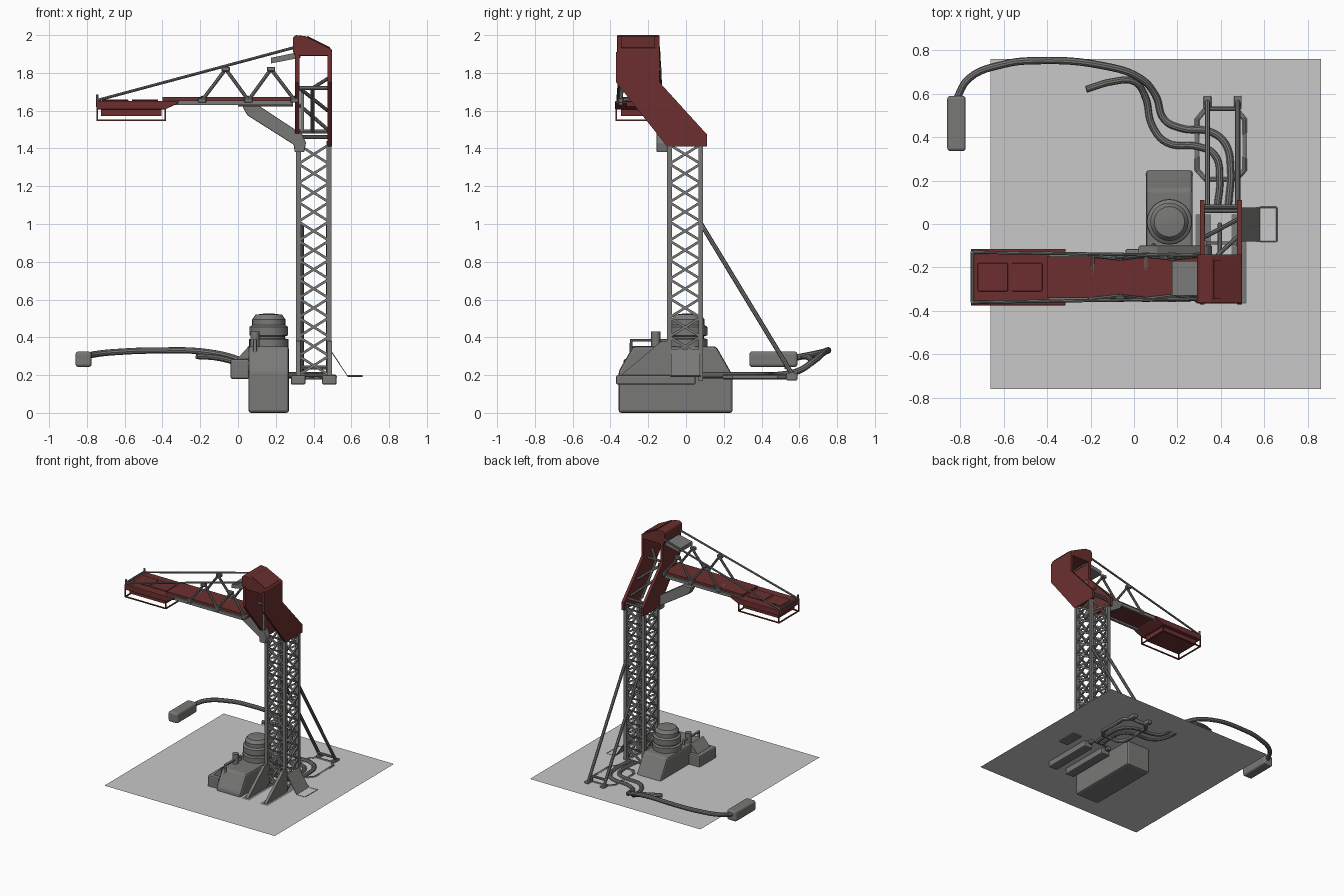
import bpy, bmesh, math
from mathutils import Vector, Matrix

if "Cube" in bpy.data.objects:
    bpy.data.objects.remove(bpy.data.objects["Cube"])

def mat(name, c):
    m = bpy.data.materials.new(name)
    m.diffuse_color = (*c, 1)
    m.use_nodes = True
    m.node_tree.nodes["Principled BSDF"].inputs["Base Color"].default_value = m.diffuse_color
    return m

GREY = mat("metal grey", (0.19, 0.19, 0.185))
RED = mat("dark red", (0.15, 0.028, 0.028))
PALE = mat("pale grey", (0.58, 0.58, 0.58))

def finish(name, bm, m, bevel=0, seg=2, smooth=False):
    bmesh.ops.recalc_face_normals(bm, faces=bm.faces)
    me = bpy.data.meshes.new(name)
    bm.to_mesh(me)
    bm.free()
    me.materials.append(m)
    ob = bpy.data.objects.new(name, me)
    bpy.context.collection.objects.link(ob)
    if bevel:
        b = ob.modifiers.new("bevel", 'BEVEL')
        b.width, b.segments, b.limit_method = bevel, seg, 'ANGLE'
    if smooth:
        for o in bpy.context.selected_objects:
            o.select_set(False)
        ob.select_set(True)
        bpy.context.view_layer.objects.active = ob
        bpy.ops.object.shade_smooth_by_angle(angle=math.radians(35))
    return ob

def add_box(bm, x, y, z):
    M = Matrix.Translation(((x[0]+x[1])/2, (y[0]+y[1])/2, (z[0]+z[1])/2)) @ \
        Matrix.Diagonal((x[1]-x[0], y[1]-y[0], z[1]-z[0], 1))
    bmesh.ops.create_cube(bm, size=1, matrix=M)

def box(name, x, y, z, m=GREY, bevel=0, seg=2):
    bm = bmesh.new()
    add_box(bm, x, y, z)
    return finish(name, bm, m, bevel, seg)

def rods(name, pairs, r, m=GREY, n=8):
    bm = bmesh.new()
    for a, b in pairs:
        a, b = Vector(a), Vector(b)
        d = b - a
        M = Matrix.Translation((a+b)/2) @ d.to_track_quat('Z', 'Y').to_matrix().to_4x4()
        if n == 4:
            M = M @ Matrix.Rotation(math.pi/4, 4, 'Z')
        bmesh.ops.create_cone(bm, cap_ends=True, segments=n, radius1=r, radius2=r,
                              depth=d.length, matrix=M)
    return finish(name, bm, m, smooth=n > 4)

def prism(name, pts, lo, hi, axis, m=GREY, bevel=0):
    # extrude a profile: axis 'x' takes (y,z) points, axis 'y' takes (x,z) points
    bm = bmesh.new()
    P = (lambda p, t: (t, p[0], p[1])) if axis == 'x' else (lambda p, t: (p[0], t, p[1]))
    f = bm.faces.new([bm.verts.new(P(p, lo)) for p in pts])
    g = bmesh.ops.extrude_face_region(bm, geom=[f])
    off = Vector(P((0, 0), hi - lo))
    bmesh.ops.translate(bm, vec=off, verts=[v for v in g['geom'] if isinstance(v, bmesh.types.BMVert)])
    return finish(name, bm, m, bevel)

def tube(name, pts, r, m=GREY, cyclic=False, smooth=True):
    cu = bpy.data.curves.new(name, 'CURVE')
    cu.dimensions, cu.bevel_depth, cu.bevel_resolution, cu.use_fill_caps = '3D', r, 3, True
    if smooth:
        s = cu.splines.new('BEZIER')
        s.bezier_points.add(len(pts)-1)
        for bp, p in zip(s.bezier_points, pts):
            bp.co = p
            bp.handle_left_type = bp.handle_right_type = 'AUTO'
        s.resolution_u = 6
    else:
        s = cu.splines.new('POLY')
        s.points.add(len(pts)-1)
        for sp, p in zip(s.points, pts):
            sp.co = (*p, 1)
    s.use_cyclic_u = cyclic
    tmp = bpy.data.objects.new(name + "_path", cu)
    bpy.context.collection.objects.link(tmp)
    me = bpy.data.meshes.new_from_object(tmp.evaluated_get(bpy.context.evaluated_depsgraph_get()))
    bpy.data.objects.remove(tmp)
    bm = bmesh.new()
    bm.from_mesh(me)
    return finish(name, bm, m, smooth=True)

# thin base sheet that the machine sits in
bm = bmesh.new()
bm.faces.new([bm.verts.new(p) for p in
              ((-.66, -.76, .198), (.86, -.76, .198), (.86, .76, .198), (-.66, .76, .198))])
sheet = finish("base_sheet", bm, PALE)
if sheet.data.polygons[0].normal.z < 0:
    sheet.data.flip_normals()

# mast: four posts with crossed lattice on every side
X0, X1, Y0, Y1 = .32, .482, -.088, .078
bm = bmesh.new()
for x in (X0, X1):
    for y in (Y0, Y1):
        add_box(bm, (x-.013, x+.013), (y-.013, y+.013), (.17, 1.44))
finish("mast_posts", bm, GREY)
pairs, N, zb, zt = [], 12, .2, 1.42
corners = [(X0, Y0), (X1, Y0), (X1, Y1), (X0, Y1)]
for i in range(4):
    a, b = corners[i], corners[(i+1) % 4]
    for k in range(N):
        z0, z1 = zb+(zt-zb)*k/N, zb+(zt-zb)*(k+1)/N
        pairs += [((*a, z0), (*b, z1)), ((*b, z0), (*a, z1))]
rods("mast_lattice", pairs, .0095, n=4)

# feet, gussets and rear braces
for i, x in enumerate((.32, .485)):
    box(f"foot_pad_{i}", (x-.04, x+.037), (-.37, .05), (.15, .2), bevel=.008)
    prism(f"foot_gusset_{i}", [(-.35, .195), (-.09, .195), (-.09, .38), (-.13, .38)], x-.012, x+.012, 'x')
    xb = (.338, .478)[i]
    rods(f"rear_brace_{i}", [((xb, .08, 1.0), (xb, .565, .2))], .012)
    box(f"brace_foot_{i}", (xb-.018, xb+.018), (.53, .59), (.172, .212), bevel=.006)
rods("brace_tie", [((.338, .53, .24), (.478, .53, .24)), ((.32, .08, .2), (.482, .08, .2))], .01)

# floor ring and hoses
tube("floor_ring", [(.33, .205, .19), (.47, .205, .19), (.51, .25, .19), (.51, .48, .19),
                    (.47, .53, .19), (.33, .53, .19), (.29, .48, .19), (.29, .25, .19)],
     .014, cyclic=True, smooth=False)
tube("lamp_hose", [(-.82, .57, .29), (-.76, .67, .31), (-.6, .735, .325), (-.45, .752, .33),
                   (-.15, .73, .32), (.03, .67, .27), (.1, .59, .22), (.14, .48, .2), (.22, .44, .2),
                   (.35, .425, .2), (.42, .37, .2), (.445, .25, .2), (.435, .09, .2)], .017)
tube("short_hose", [(-.22, .62, .30), (-.1, .655, .29), (0, .655, .26), (.05, .59, .22),
                    (.085, .45, .2), (.15, .375, .2), (.3, .355, .2), (.37, .32, .2),
                    (.395, .2, .2), (.385, .09, .2)], .016)
box("lamp_box", (-.86, -.775), (.335, .59), (.243, .325), bevel=.015, seg=3)

# side step
t = [(.49, .335), (.582, .196), (.582, .19), (.49, .325)]
prism("step_ramp", t, -.08, .075, 'y')
box("step_plate", (.58, .655), (-.08, .075), (.189, .194))
rods("step_frame", [((.58, -.08, .195), (.655, -.08, .195)), ((.655, -.08, .195), (.655, .075, .195)),
                    ((.655, .075, .195), (.58, .075, .195))], .006)

# engine housing with domed top and side box
prism("engine_housing", [(-.357, 0), (.247, 0), (.247, .2), (.16, .352), (-.28, .352), (-.357, .22)],
      .055, .27, 'x', bevel=.014)
bm = bmesh.new()
prof = [(0, .34), (.105, .34), (.105, .39), (.085, .395), (.085, .405), (.103, .41), (.103, .455),
        (.088, .465), (.088, .495), (.07, .52), (.03, .525), (0, .525)]
vs = [bm.verts.new((r, 0, z)) for r, z in prof]
es = [bm.edges.new((vs[i], vs[i+1])) for i in range(len(vs)-1)]
bmesh.ops.spin(bm, geom=vs+es, cent=(0, 0, 0), axis=(0, 0, 1), angle=math.tau, steps=24)
bmesh.ops.remove_doubles(bm, verts=bm.verts, dist=1e-4)
bmesh.ops.translate(bm, vec=(.163, .01, 0), verts=bm.verts)
finish("engine_dome", bm, GREY, smooth=True)
box("side_box", (-.04, .06), (-.33, -.115), (.18, .285), bevel=.01)
prism("side_box_cover", [(-.01, .28), (.058, .28), (.058, .355)], -.3, -.14, 'y')
tube("engine_pipe", [(.09, -.29, .22), (.09, -.29, .385), (.09, -.1, .385), (.09, -.1, .34)], .011, smooth=False)
rods("engine_valve", [((.09, -.16, .34), (.09, -.16, .43))], .024, n=12)

# red neck: two cranked side plates
neck = [(-.37, 1.91), (-.37, 1.75), (-.1, 1.41), (.11, 1.41), (.11, 1.475), (-.14, 1.75), (-.14, 1.91)]
prism("neck_plate_left", neck, .303, .325, 'x', RED)
prism("neck_plate_right", neck, .475, .497, 'x', RED)
rods("neck_struts", [((.395, .0, 1.49), (.395, -.18, 1.72)), ((.395, -.18, 1.72), (.475, -.25, 1.77)),
                     ((.325, -.06, 1.63), (.475, .02, 1.5)), ((.325, .08, 1.46), (.475, .08, 1.46)),
                     ((.325, -.2, 1.72), (.475, -.2, 1.72)), ((.325, .06, 1.49), (.475, .06, 1.49)),
                     ((.325, -.2, 1.72), (.475, -.06, 1.6))], .01)
box("neck_rail", (.33, .35), (-.16, -.14), (1.49, 1.73))

# head cap with roof panel
prism("head_cap", [(.303, 1.89), (.497, 1.89), (.497, 1.925), (.355, 1.995), (.305, 2.0), (.29, 1.985), (.29, 1.915)],
      -.365, -.14, 'y', RED, bevel=.005)
prism("roof_panel", [(.365, 1.988), (.485, 1.929), (.488, 1.935), (.368, 1.996)], -.345, -.165, 'y', RED)
prism("head_strut", [(.175, 1.85), (.33, 1.88), (.33, 1.912), (.175, 1.88)], -.33, -.17, 'y')

# jib: deck, side rails and zigzag truss mirrored on both sides
JY = -.245
box("jib_deck", (-.4, .3), (JY-.095, JY+.095), (1.645, 1.673), RED)
box("jib_spine", (0, .29), (JY-.07, JY+.07), (1.622, 1.648), RED)
zig = [(-.19, 1.655), (-.065, 1.82), (.055, 1.655), (.175, 1.82), (.3, 1.655)]
truss, cables = [], []
for s in (-1, 1):
    y, yt = JY + s*.1, JY + s*.085
    pts = [(x, y if z < 1.7 else yt, z) for x, z in zig]
    truss += list(zip(pts, pts[1:]))
    cables += [((-.745, JY+s*.115, 1.655), (.3, JY+s*.1, 1.935)),
               ((-.745, JY+s*.115, 1.62), (-.745, JY+s*.115, 1.685))]
    box(f"jib_rail_{s+1}", (-.39, .29), (y-.01, y+.01), (1.63, 1.655))
    for x, z in zig:
        box("truss_joint", (x-.022, x+.022), (y-.014, y+.014), (z-.012, z+.012), bevel=.004, seg=1)
truss += [((x, JY-.1, z), (x, JY+.1, z+.015)) for x, z in zig if z < 1.7]
cables.append(((-.745, JY-.115, 1.66), (-.745, JY+.115, 1.66)))
rods("jib_truss", truss, .0095)
rods("jib_cables", cables, .0075)

# end platform with hatches, lower box and wire guard
prism("end_platform", [(-.75, 1.607), (-.385, 1.607), (-.315, 1.64), (-.315, 1.652), (-.75, 1.652)],
      -.375, -.115, 'y', RED, bevel=.004)
for i, x in enumerate((-.65, -.492)):
    box(f"platform_hatch_{i}", (x-.07, x+.07), (-.31, -.18), (1.65, 1.659), RED, bevel=.006)
box("platform_box", (-.725, -.405), (-.345, -.145), (1.572, 1.61), RED)
a, b, c, d = -.745, -.385, -.37, -.12
ring = [(a, c), (b, c), (b, d), (a, d)]
guard = []
for i in range(4):
    p, q = ring[i], ring[(i+1) % 4]
    guard += [((*p, 1.55), (*q, 1.55)), ((*p, 1.547), (*p, 1.61))]
rods("platform_guard", guard, .006, RED, n=4)

# jib support arm from the mast
prism("support_arm", [(.02, 1.635), (.105, 1.63), (.34, 1.475), (.36, 1.43), (.35, 1.38), (.3, 1.38),
                      (.295, 1.42), (.05, 1.575), (.03, 1.61)], -.155, -.1, 'y', bevel=.005)
